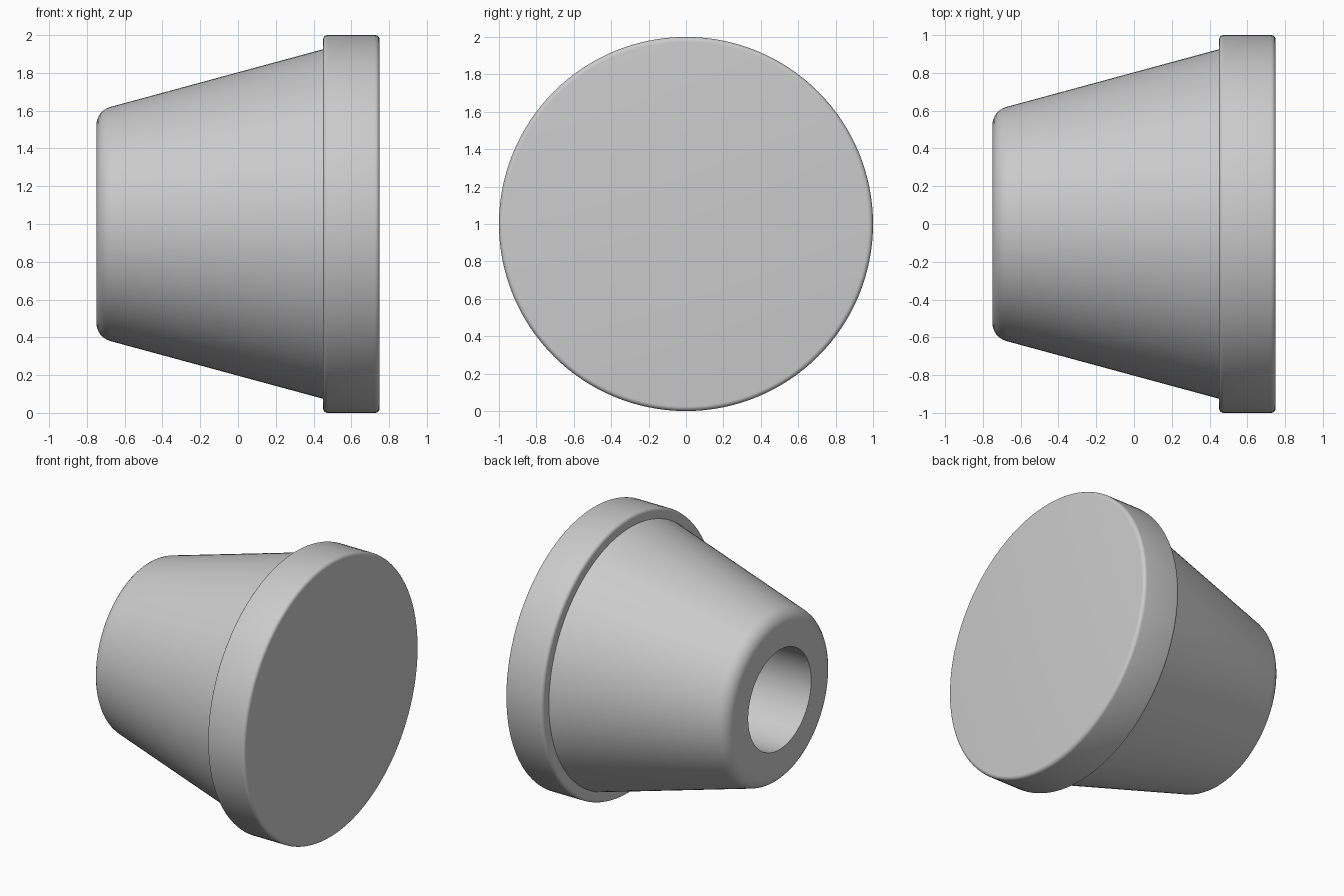
import bpy, bmesh
from math import cos, sin, radians
from mathutils import Vector

cube = bpy.data.objects.get("Cube")
if cube:
    bpy.data.objects.remove(cube, do_unlink=True)

SEGMENTS = 128

grey = bpy.data.materials.new("plain grey")
grey.use_nodes = True
colour = (0.6, 0.6, 0.6, 1)
grey.diffuse_color = colour
grey.node_tree.nodes["Principled BSDF"].inputs["Base Color"].default_value = colour


def arc(x, r, radius, start, end, steps=6):
    """Rounded corner of the profile, angles in degrees."""
    angles = [radians(start + (end - start) * i / steps) for i in range(steps + 1)]
    return [(x + radius * cos(a), r + radius * sin(a)) for a in angles]


def lathe(name, profile):
    """Turn an (x, radius) profile around the horizontal axis."""
    bm = bmesh.new()
    verts = [bm.verts.new((x, 0, r)) for x, r in profile]
    edges = [bm.edges.new(pair) for pair in zip(verts, verts[1:])]
    bmesh.ops.spin(bm, geom=verts + edges, cent=(0, 0, 0), axis=(1, 0, 0),
                   angle=radians(360), steps=SEGMENTS)
    bmesh.ops.remove_doubles(bm, verts=bm.verts, dist=0.0001)
    bmesh.ops.recalc_face_normals(bm, faces=bm.faces)
    mesh = bpy.data.meshes.new(name)
    bm.to_mesh(mesh)
    bm.free()
    mesh.materials.append(grey)
    obj = bpy.data.objects.new(name, mesh)
    obj.location = Vector((0, 0, 1))
    bpy.context.collection.objects.link(obj)
    bpy.ops.object.select_all(action="DESELECT")
    obj.select_set(True)
    bpy.context.view_layer.objects.active = obj
    bpy.ops.object.shade_smooth_by_angle(angle=radians(30))
    return obj


# Blind bore, rounded nose, tapered body, then the wide rounded rim
bore = [(0.15, 0), (0.15, 0.36), (-0.75, 0.36)]
nose = arc(-0.65, 0.523, 0.1, 180, 105)
body_end = [(0.45, 0.925)]
rim = arc(0.475, 0.975, 0.025, 180, 90) + arc(0.725, 0.975, 0.025, 90, 0)
lathe("tapered_plug_with_rim", bore + nose + body_end + rim + [(0.75, 0)])
